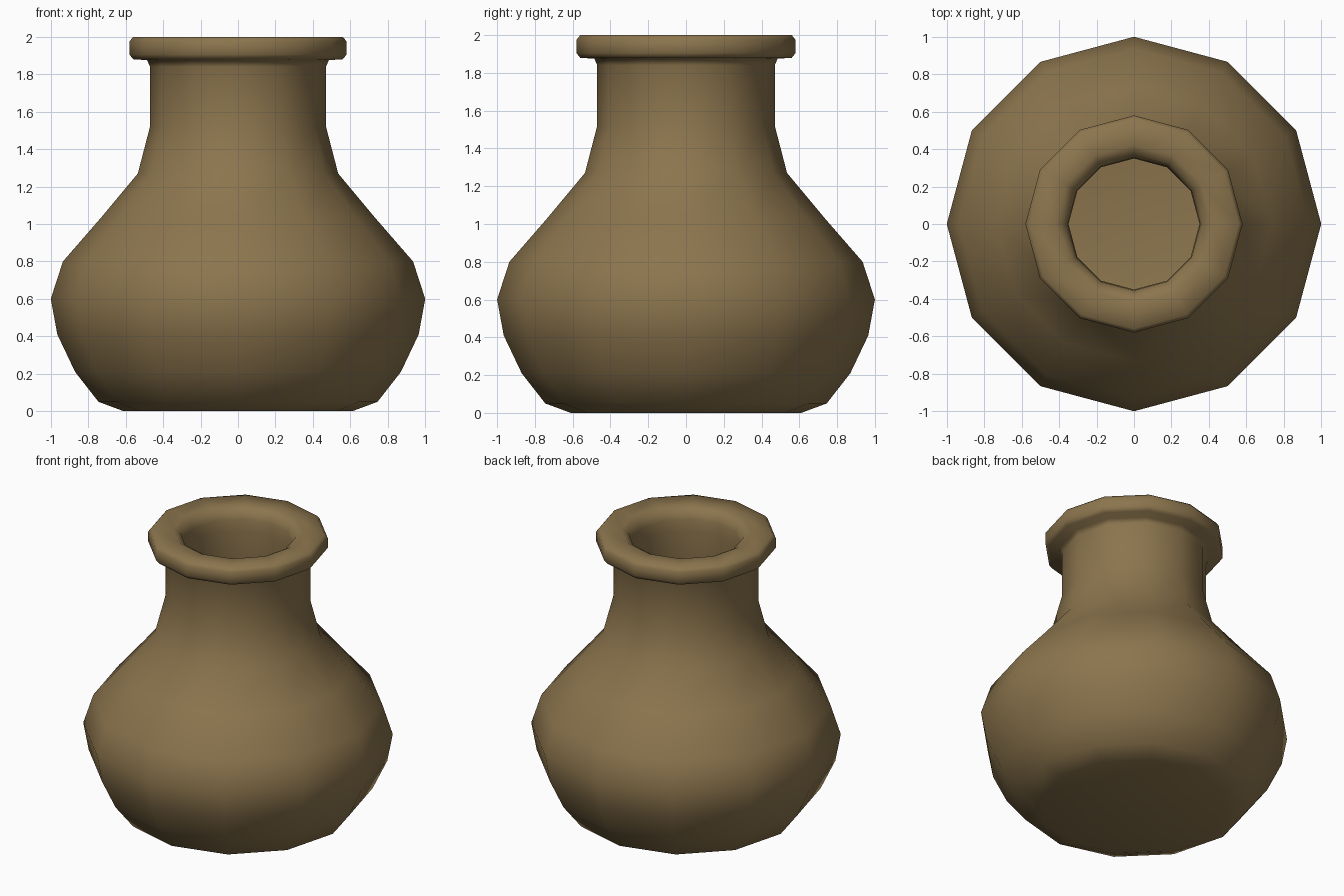
import bpy, bmesh, math

if "Cube" in bpy.data.objects:
    bpy.data.objects.remove(bpy.data.objects["Cube"])

SIDES = 12

# outer wall from base to rim, then inner wall back down (radius, height)
outer = [(0.61, 0), (0.745, 0.05), (0.87, 0.21), (0.965, 0.41), (1.0, 0.6),
         (0.935, 0.8), (0.735, 1.03), (0.535, 1.27), (0.47, 1.52), (0.47, 1.84),
         (0.485, 1.875)]
rim = [(0.56, 1.88), (0.58, 1.905), (0.58, 1.975), (0.56, 2.0), (0.42, 2.0),
       (0.375, 1.975), (0.355, 1.92)]
inner = [(0.35, 1.84), (0.35, 1.52), (0.42, 1.24), (0.64, 0.96), (0.82, 0.74),
         (0.88, 0.6), (0.85, 0.43), (0.77, 0.27), (0.68, 0.15), (0.58, 0.12)]


def lathe(name, profile, mat):
    bm = bmesh.new()
    rings = []
    for r, z in profile:
        rings.append([bm.verts.new((r * math.cos(i * math.tau / SIDES),
                                    r * math.sin(i * math.tau / SIDES), z))
                      for i in range(SIDES)])
    for a, b in zip(rings, rings[1:]):
        for i in range(SIDES):
            j = (i + 1) % SIDES
            bm.faces.new((a[i], a[j], b[j], b[i]))
    bm.faces.new(rings[0][::-1])   # underside
    bm.faces.new(rings[-1])        # inside floor
    for f in bm.faces:
        f.smooth = True
    mesh = bpy.data.meshes.new(name)
    bm.to_mesh(mesh)
    bm.free()
    mesh.materials.append(mat)
    obj = bpy.data.objects.new(name, mesh)
    bpy.context.collection.objects.link(obj)
    return obj


clay = bpy.data.materials.new("brown clay")
clay.diffuse_color = (0.262, 0.178, 0.075, 1)
clay.use_nodes = True
clay.node_tree.nodes["Principled BSDF"].inputs["Base Color"].default_value = clay.diffuse_color

# hollow pot with a thick rim
lathe("clay_pot", outer + rim + inner, clay)
